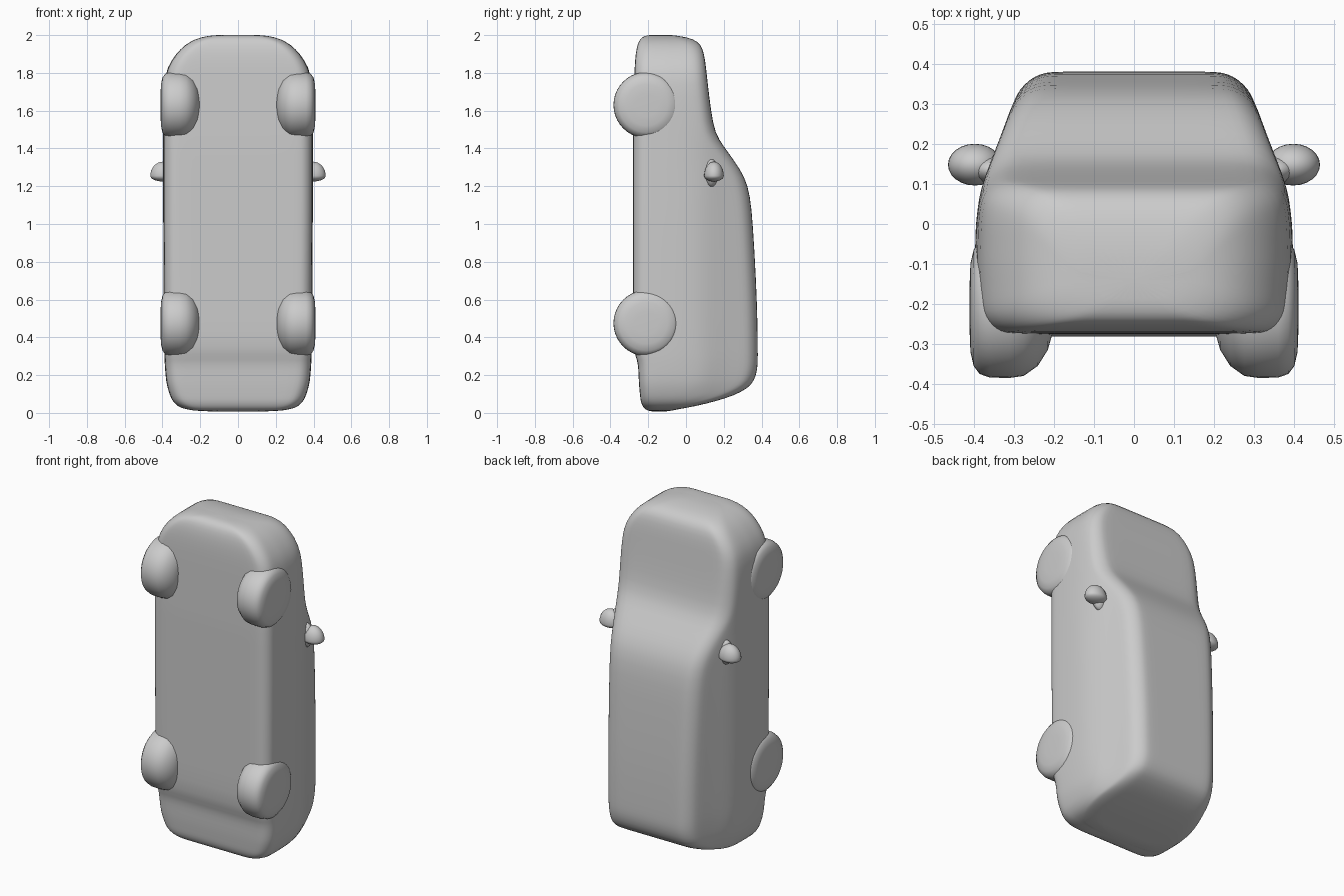
import bpy, bmesh, math
from mathutils import Matrix

if "Cube" in bpy.data.objects:
    bpy.data.objects.remove(bpy.data.objects["Cube"])

paint = bpy.data.materials.new("plain grey")
paint.diffuse_color = (0.6, 0.6, 0.6, 1)
paint.use_nodes = True
paint.node_tree.nodes["Principled BSDF"].inputs["Base Color"].default_value = paint.diffuse_color


def finish(name, bm, levels=0):
    bmesh.ops.recalc_face_normals(bm, faces=bm.faces)
    me = bpy.data.meshes.new(name)
    bm.to_mesh(me)
    bm.free()
    me.materials.append(paint)
    me.polygons.foreach_set("use_smooth", [True] * len(me.polygons))
    ob = bpy.data.objects.new(name, me)
    bpy.context.collection.objects.link(ob)
    if levels:
        mod = ob.modifiers.new("smooth", "SUBSURF")
        mod.levels = mod.render_levels = levels
    return ob


# Car body, stood on its tail: stations of height, underside, roof, half width
STATIONS = [
    (0.006, -.19, -.10, .20), (0.02, -.218, -.04, .285), (0.035, -.23, .05, .32),
    (0.06, -.24, .15, .345), (0.09, -.243, .25, .36), (0.13, -.247, .328, .373),
    (0.17, -.25, .362, .382), (0.23, -.252, .378, .387), (0.28, -.257, .38, .39),
    (0.33, -.28, .38, .392), (0.50, -.281, .378, .394), (0.70, -.281, .371, .395),
    (1.00, -.281, .354, .397), (1.15, -.281, .34, .397), (1.25, -.281, .312, .397),
    (1.34, -.281, .252, .397), (1.41, -.281, .20, .397), (1.48, -.28, .153, .397),
    (1.60, -.277, .132, .397), (1.75, -.274, .114, .393), (1.83, -.272, .106, .375),
    (1.90, -.267, .096, .33), (1.95, -.257, .08, .28), (1.98, -.243, .04, .225),
    (1.995, -.222, -.03, .17), (2.002, -.19, -.09, .10)]
# Side taper: half width at each level between underside and roof
TAPER = [(-.30, .387), (-.10, .395), (0, .393), (.10, .380), (.20, .337), (.30, .303), (.40, .270)]


def side_width(y):
    for (a, p), (b, q) in zip(TAPER, TAPER[1:]):
        if y <= b:
            return p + (q - p) * (y - a) / (b - a)
    return TAPER[-1][1]


def section(lo, hi, w):
    """Half outline from underside to roof with rounded corners."""
    r = min(.068, (hi - lo) * .42)
    arc = [math.radians(a) for a in (0, 22, 45, 68, 90)]
    ys = [(lo + r * (1 - math.cos(a)), r * (1 - math.sin(a))) for a in arc]
    ys += [(lo + r + (hi - lo - 2 * r) * k / 7, 0) for k in range(1, 7)]
    ys += [(hi - r * (1 - math.cos(a)), r * (1 - math.sin(a))) for a in reversed(arc)]
    pts = [(side_width(y) * w / .395 - inset, y) for y, inset in ys]
    first, last = pts[0][0], pts[-1][0]
    return ([(first * f, lo) for f in (0, .35, .7)] + pts
            + [(last * f, hi) for f in (.7, .35, 0)])


bm = bmesh.new()
rings = []
for z, lo, hi, w in STATIONS:
    half = section(lo, hi, w)
    loop = half + [(-x, y) for x, y in reversed(half[1:-1])]
    rings.append([bm.verts.new((x, y, z)) for x, y in loop])
for a, b in zip(rings, rings[1:]):
    for i in range(len(a)):
        j = (i + 1) % len(a)
        bm.faces.new((a[i], a[j], b[j], b[i]))
bm.faces.new(rings[0])
bm.faces.new(rings[-1])
finish("car_body", bm, 1)

# Wheels: rounded tyre profile (offset across, radius) spun about the axle
TYRE = [(-.105, 0), (-.105, .07), (-.095, .105), (-.07, .145), (-.035, .17), (0, .175),
        (.05, .174), (.075, .165), (.09, .145), (.098, .11), (.10, .06), (.10, 0)]


def wheel(name, side, z):
    bm = bmesh.new()
    n = 40
    loops = []
    for off, rad in TYRE[1:-1]:
        loops.append([bm.verts.new((side * (.31 + off),
                                    -.209 + rad * math.cos(2 * math.pi * k / n),
                                    z + rad * math.sin(2 * math.pi * k / n))) for k in range(n)])
    for a, b in zip(loops, loops[1:]):
        for i in range(n):
            bm.faces.new((a[i], a[i - 1], b[i - 1], b[i]))
    bm.faces.new(loops[0])
    bm.faces.new(loops[-1])
    finish(name, bm)


# Door mirrors: flat glass side toward the tail, rounded shell toward the nose
def mirror(name, side):
    bm = bmesh.new()
    bmesh.ops.create_uvsphere(bm, u_segments=24, v_segments=16, radius=1)
    for v in bm.verts:
        x, y, z = v.co
        v.co = (side * (.397 + .067 * x), .148 + .052 * y, 1.255 + (.075 if z > 0 else .03) * z)
    finish(name, bm)
    # Stalk joining the mirror to the door
    bm = bmesh.new()
    bmesh.ops.create_uvsphere(bm, u_segments=16, v_segments=10, radius=1,
                              matrix=Matrix.Translation((side * .355, .135, 1.27))
                              @ Matrix.Diagonal((.05, .035, .075, 1)))
    finish(name + "_stalk", bm)


for side, label in ((1, "right"), (-1, "left")):
    wheel("front_wheel_" + label, side, 1.63)
    wheel("rear_wheel_" + label, side, .475)
    mirror("door_mirror_" + label, side)
